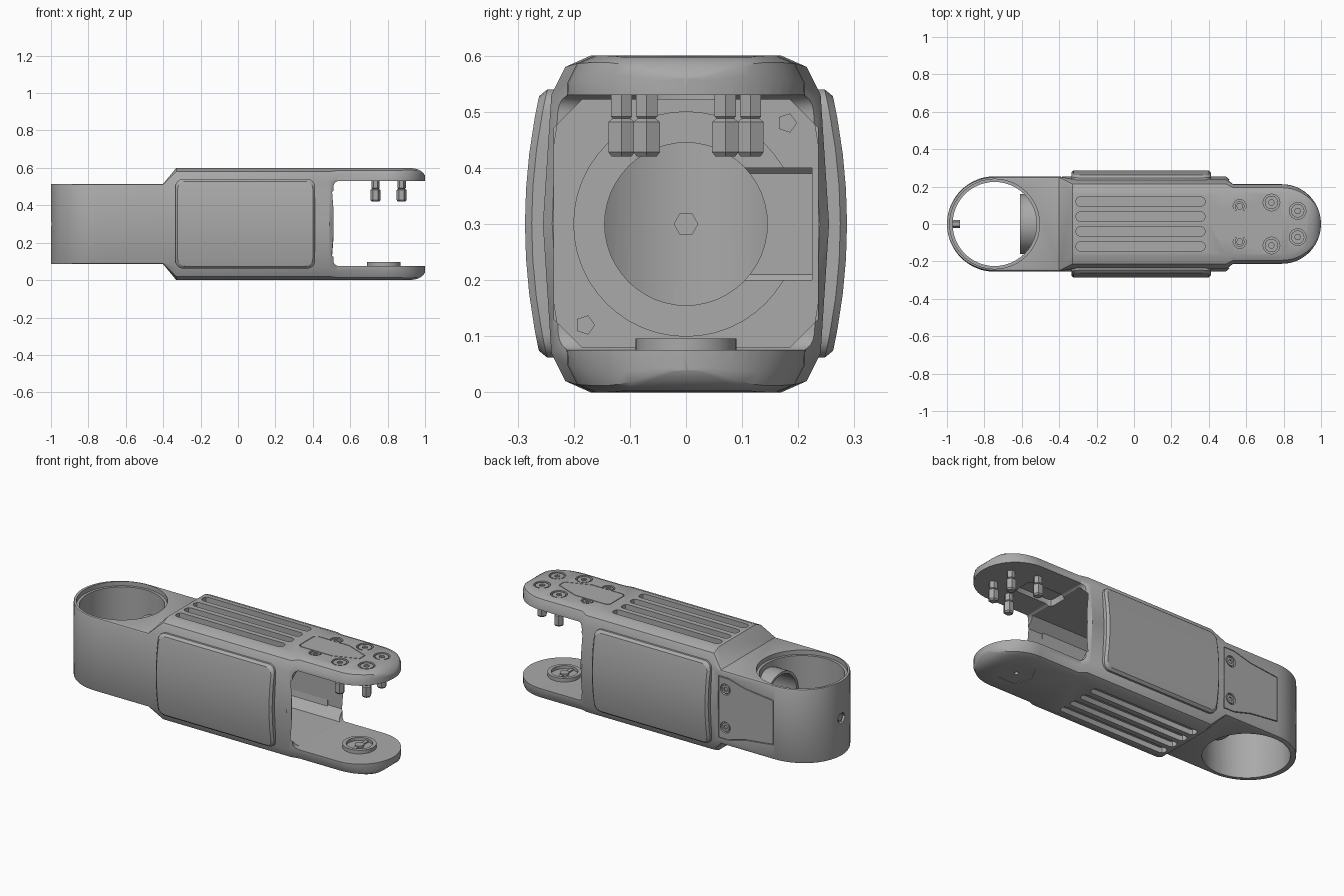
import bpy, bmesh
from math import sin, cos, pi, radians
from mathutils import Matrix, Vector

cube = bpy.data.objects.get("Cube")
if cube:
    bpy.data.objects.remove(cube, do_unlink=True)

grey = bpy.data.materials.new("plain grey")
grey.use_nodes = True
GREY = (0.4, 0.4, 0.4, 1)
grey.diffuse_color = GREY
grey.node_tree.nodes["Principled BSDF"].inputs["Base Color"].default_value = GREY

AXES = {  # maps profile (u, v) and extrusion w to world space
    "x": lambda u, v, w: (w, u, v),
    "y": lambda u, v, w: (u, w, v),
    "z": lambda u, v, w: (u, v, w),
}


def make(name, loops):
    """Skin a row of matching closed loops and cap both ends."""
    bm = bmesh.new()
    rows = [[bm.verts.new(p) for p in loop] for loop in loops]
    n = len(rows[0])
    for a, b in zip(rows, rows[1:]):
        for i in range(n):
            j = (i + 1) % n
            bm.faces.new((a[i], a[j], b[j], b[i]))
    bm.faces.new(rows[0])
    bm.faces.new(rows[-1])
    bmesh.ops.recalc_face_normals(bm, faces=bm.faces)
    mesh = bpy.data.meshes.new(name)
    bm.to_mesh(mesh)
    bm.free()
    mesh.materials.append(grey)
    ob = bpy.data.objects.new(name, mesh)
    bpy.context.collection.objects.link(ob)
    return ob


def prism(name, axis, pts, lo, hi):
    return make(name, [[AXES[axis](u, v, w) for u, v in pts] for w in (lo, hi)])


def circle(u, v, r, n=48):
    return [(u + r * cos(2 * pi * i / n), v + r * sin(2 * pi * i / n)) for i in range(n)]


def rounded(u0, u1, v0, v1, r, n=4):
    pts = []
    corners = [(u1 - r, v1 - r), (u0 + r, v1 - r), (u0 + r, v0 + r), (u1 - r, v0 + r)]
    for q, (u, v) in enumerate(corners):
        for i in range(n + 1):
            a = (q + i / n) * pi / 2
            pts.append((u + r * cos(a), v + r * sin(a)))
    return pts


def cut(target, axis, pts, lo, hi):
    """Subtract a prism from the target and discard the cutter."""
    tool = prism("cutter", axis, pts, lo, hi)
    tool.hide_render = True
    mod = target.modifiers.new("cut", "BOOLEAN")
    mod.operation, mod.solver, mod.object = "DIFFERENCE", "EXACT", tool
    deps = bpy.context.evaluated_depsgraph_get()
    mesh = bpy.data.meshes.new_from_object(target.evaluated_get(deps))
    target.modifiers.clear()
    target.data = mesh
    bpy.data.objects.remove(tool, do_unlink=True)


# Main housing: rounded sections lofted along x
MID = 0.3


def section(x, w, h, k):
    k *= w / 0.255
    quarter = [(w - 0.085 * k, h), (w - 0.04 * k, h - 0.02 * k), (w - 0.015 * k, h - 0.07 * k)]
    right = quarter + [(w, 0)] + [(y, -z) for y, z in reversed(quarter)]
    ring = right + [(-y, z) for y, z in reversed(right) if z] 
    ring.insert(len(right) + 3, (-w, 0))
    return [(x, y, MID + z) for y, z in ring]


RX, RR = -0.745, 0.255
stations = []
for i in range(17):
    a = radians(1 + 89 * i / 16)
    stations.append((RX - RR * cos(a), RR * sin(a), 0.215, 0.15))
stations += [(-0.40, 0.255, 0.215, 0.15), (-0.33, 0.255, 0.3, 1),
             (0.49, 0.255, 0.3, 1), (0.53, 0.222, 0.3, 0.8)]
for i in range(13):
    a = radians(89 * i / 12)
    stations.append((0.79 + 0.21 * sin(a), 0.222 * cos(a), 0.3 - 0.04 * sin(a) ** 8, 0.8))
housing = make("housing", [section(*s) for s in stations])

# Fork gap, inner chamber and stepped bore
cut(housing, "y", rounded(0.51, 1.2, 0.075, 0.53, 0.03), -0.5, 0.5)
cut(housing, "x", rounded(-0.235, 0.235, 0.08, 0.522, 0.05, 1), -0.36, 0.56)
cut(housing, "x", circle(0, MID, 0.2), -0.40, -0.3)
cut(housing, "x", circle(0, MID, 0.145), -0.7, -0.3)
cut(housing, "y", rounded(-0.44, -0.34, 0.2, 0.4, 0.01, 1), 0.1, 0.225)

# Vertical socket with a stepped lip
cut(housing, "z", circle(RX, 0, 0.225), 0, 0.6)
cut(housing, "z", circle(RX, 0, 0.24), 0.49, 0.6)
cut(housing, "x", circle(0, MID, 0.034, 6), -1.1, -0.985)

# Cooling slots above and below
for y in (-0.12, -0.04, 0.04, 0.12):
    slot = rounded(-0.31, 0.38, y - 0.025, y + 0.025, 0.02, 2)
    cut(housing, "z", slot, 0.57, 0.7)
    cut(housing, "z", slot, -0.1, 0.03)


# Flush cover outlines
def top_cover(g):
    half = [(0.44 + g, 0.065 - g), (0.46 + g, 0.08 - g), (0.56, 0.08 - g),
            (0.66, 0.08 - g), (0.8 - g, 0.025 - g / 2)]
    return half + [(x, -y) for x, y in reversed(half)]


def side_cover(g):
    half = [(-0.385 - g, 0.18 - g), (-0.45, 0.18 - g), (-0.56, 0.15 - g), (-0.74 + g, 0.13 - g)]
    return [(x, MID + z) for x, z in half] + [(x, MID - z) for x, z in reversed(half)]


cut(housing, "z", top_cover(0), 0.592, 0.7)
cut(housing, "z", rounded(0.5, 0.74, -0.06, 0.06, 0.02, 2), 0.5, 0.56)
cut(housing, "y", side_cover(0), 0.245, 0.4)
cut(housing, "z", circle(0.78, 0, 0.1, 6), -0.1, 0.003)
cut(housing, "z", circle(0.78, 0, 0.012, 12), -0.1, 0.02)
parts = [prism("top_cover", "z", top_cover(0.004), 0.59, 0.6),
         prism("side_cover", "y", side_cover(0.004), 0.243, 0.254)]

# Fork bolts with recessed heads
BOLTS = [(0.735, 0.115), (0.875, 0.07)]
SCREWS = [(0.565, 0.095)]
for x, y0 in BOLTS + SCREWS:
    for y in (y0, -y0):
        big = (x, y0) in BOLTS
        cut(housing, "z", circle(x, y, 0.045 if big else 0.035, 16), 0.585, 0.7)
        head = prism("screw_head", "z", circle(x, y, 0.036 if big else 0.026, 16), 0.58, 0.597)
        cut(head, "z", circle(x, y, 0.016, 6), 0.588, 0.7)
        parts.append(head)
        if big:
            loops = [(0.022, 0.54), (0.022, 0.492), (0.018, 0.488), (0.027, 0.482),
                     (0.027, 0.428), (0.02, 0.42)]
            parts.append(make("fork_bolt", [[(u, v, z) for u, v in circle(x, y, r, 6)]
                                            for r, z in loops]))

# Side cover screws and inner wall screws
for z in (0.19, 0.41):
    cut(housing, "y", circle(-0.43, z, 0.032, 16), 0.24, 0.4)
    cut(parts[1], "y", circle(-0.43, z, 0.032, 16), 0.2, 0.4)
    head = prism("cover_screw", "y", circle(-0.43, z, 0.024, 16), 0.235, 0.252)
    cut(head, "y", circle(-0.43, z, 0.013, 6), 0.244, 0.3)
    parts.append(head)
for s in (-1, 1):
    parts.append(prism("inner_screw", "x", circle(0.18 * s, MID + 0.18 * s, 0.018, 5), -0.37, -0.35))

# Locking screw in the socket wall and the collar that meets the bore
parts.append(prism("locking_screw", "x", circle(0, MID, 0.022, 6), -0.99, -0.93))
collar = prism("bore_collar", "x", circle(0, MID, 0.16), -0.61, -0.5)
cut(collar, "x", circle(0, MID, 0.145), -0.7, -0.4)
parts.append(collar)

# Pivot boss on the lower fork arm
boss = prism("pivot_boss", "z", circle(0.78, 0, 0.09), 0.07, 0.096)
cut(boss, "z", circle(0.78, 0, 0.07), 0.078, 0.2)
hub = prism("pivot_hub", "z", circle(0.78, 0, 0.025, 16), 0.07, 0.09)
spoke = prism("pivot_spoke", "z", rounded(0.77, 0.79, -0.075, 0.075, 0.004, 1), 0.07, 0.085)
parts += [boss, hub, spoke]


# Bowed side panels with a chamfered rim
def panel_loop(side, inset, depth):
    pts = rounded(-0.335 + inset, 0.412 - inset, 0.062 + inset, 0.54 - inset, 0.04, 4)
    n, out = 6, []
    for a, b in zip(pts, pts[1:] + pts[:1]):
        steps = n if abs(a[1] - b[1]) > 0.2 else 1
        for i in range(steps):
            x, z = (a[k] + (b[k] - a[k]) * i / steps for k in (0, 1))
            out.append((x, side * (depth - 0.028 * ((z - MID) / 0.24) ** 2), z))
    return out


def panel(side, name):
    ob = make(name, [panel_loop(side, i, d) for i, d in
                     ((0.0, 0.245), (0.0, 0.275), (0.012, 0.287))])
    # replace the bowed cap with horizontal strips so the curve stays clean
    bm = bmesh.new()
    bm.from_mesh(ob.data)
    caps = [f for f in bm.faces if len(f.verts) > 4]
    for f in caps:
        levels = sorted({round(v.co.z, 4) for v in f.verts})
        vs = {z: sorted((v for v in f.verts if abs(v.co.z - z) < 2e-4), key=lambda v: v.co.x)
              for z in levels}
        for a, b in zip(levels, levels[1:]):
            bm.faces.new((vs[a][0], vs[a][-1], vs[b][-1], vs[b][0]))
    bmesh.ops.delete(bm, geom=caps, context="FACES_ONLY")
    bmesh.ops.recalc_face_normals(bm, faces=bm.faces)
    bm.to_mesh(ob.data)
    bm.free()
    return ob


parts += [panel(-1, "front_panel"), panel(1, "back_panel")]

# Smooth rounded surfaces while keeping edges crisp
bpy.ops.object.select_all(action="DESELECT")
for ob in [housing] + parts:
    ob.select_set(True)
bpy.context.view_layer.objects.active = housing
bpy.ops.object.shade_smooth_by_angle(angle=radians(28))
